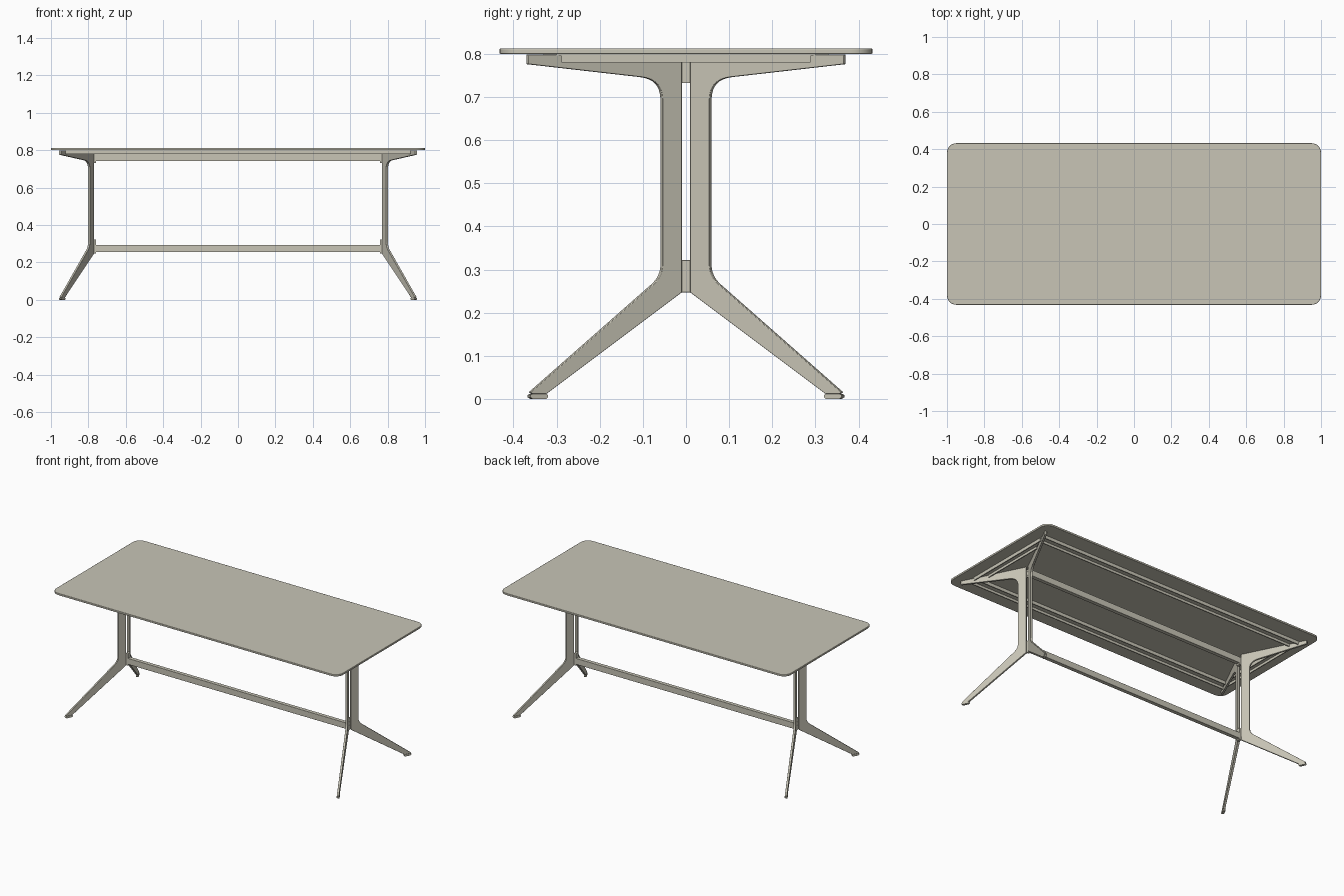
import bpy
import bmesh
from math import radians, sin, cos, pi
from mathutils import Vector

cube = bpy.data.objects.get("Cube")
if cube:
    bpy.data.objects.remove(cube, do_unlink=True)

stone = bpy.data.materials.new("warm grey")
stone.use_nodes = True
colour = (0.58, 0.56, 0.47, 1)
stone.diffuse_color = colour
stone.node_tree.nodes["Principled BSDF"].inputs["Base Color"].default_value = colour


def prism(name, points, sweep, mirror=(False, False), bevel=0.0):
    """Sweep a flat outline along a vector; optionally mirror and bevel it."""
    bm = bmesh.new()
    face = bm.faces.new([bm.verts.new(p) for p in points])
    swept = bmesh.ops.extrude_face_region(bm, geom=[face])["geom"]
    bmesh.ops.translate(bm, vec=Vector(sweep),
                        verts=[v for v in swept if isinstance(v, bmesh.types.BMVert)])
    bmesh.ops.recalc_face_normals(bm, faces=bm.faces)
    mesh = bpy.data.meshes.new(name)
    bm.to_mesh(mesh)
    bm.free()
    mesh.materials.append(stone)
    obj = bpy.data.objects.new(name, mesh)
    bpy.context.collection.objects.link(obj)
    bpy.ops.object.select_all(action="DESELECT")
    obj.select_set(True)
    bpy.context.view_layer.objects.active = obj
    bpy.ops.object.shade_smooth_by_angle(angle=radians(30))
    if bevel:
        mod = obj.modifiers.new("Soft edges", "BEVEL")
        mod.width, mod.segments, mod.limit_method = bevel, 2, "ANGLE"
        mod.angle_limit = radians(40)
    if any(mirror):
        mod = obj.modifiers.new("Mirror", "MIRROR")
        mod.use_axis = (mirror[0], mirror[1], False)
        mod.use_mirror_merge = False
    return obj


def box(name, x, y, z, mirror=(False, False), bevel=0.0):
    pts = [(x[0], y[0], z[0]), (x[1], y[0], z[0]), (x[1], y[1], z[0]), (x[0], y[1], z[0])]
    return prism(name, pts, (0, 0, z[1] - z[0]), mirror, bevel)


def curve(a, b, c, steps=8):
    """Rounded corner from a to c, pulled towards b."""
    a, b, c = Vector(a), Vector(b), Vector(c)
    return [tuple(a * (1 - t) ** 2 + b * 2 * t * (1 - t) + c * t * t)
            for t in (i / steps for i in range(steps + 1))]


def leg_x(y):
    """Each leg plate stands in a vertical plane splayed towards its corner."""
    return 0.768 + 0.5 * y


def plate(name, profile, thickness, bevel=0.0):
    normal = Vector((1, -0.5, 0)).normalized() * thickness
    pts = [Vector((leg_x(y), y, z)) - normal / 2 for y, z in profile]
    return prism(name, pts, normal, (True, True), bevel)


# Table top with rounded corners
outline = []
for k, (sx, sy) in enumerate([(1, 1), (-1, 1), (-1, -1), (1, -1)]):
    for i in range(9):
        a = (k + i / 8) * pi / 2
        outline.append((sx * 0.95 + 0.05 * cos(a), sy * 0.382 + 0.05 * sin(a), 0.80))
prism("table_top", outline, (0, 0, 0.012), bevel=0.002)

# Legs: support arm, upright and splayed foot cut from one plate
leg = [(0.012, 0.798), (0.368, 0.798), (0.368, 0.776)]
leg += curve((0.105, 0.746), (0.058, 0.741), (0.057, 0.695))
leg += curve((0.057, 0.315), (0.056, 0.286), (0.078, 0.266))
leg += [(0.362, 0.016), (0.358, 0.012), (0.325, 0.012), (0.012, 0.247)]
plate("leg", leg, 0.012, 0.0012)

# Foot glides
plate("foot_glide", [(0.327, 0), (0.358, 0), (0.364, 0.004), (0.364, 0.009),
                     (0.358, 0.012), (0.327, 0.012), (0.323, 0.009), (0.323, 0.004)], 0.015)

# Blocks joining the two legs at each end, with screw heads
for name, low, high in [("upper_joint", 0.732, 0.78), ("lower_joint", 0.247, 0.322)]:
    box(name, (0.758, 0.774), (-0.013, 0.013), (low, high), (True, False), 0.001)
    for dz in (-0.011, 0.011):
        z = (low + high) / 2 + dz
        ring = [(0.773, 0.004 * cos(i * pi / 6), z + 0.004 * sin(i * pi / 6))
                for i in range(12)]
        prism(name + "_screw", ring, (0.003, 0, 0), (True, False))

# Long beams between the ends
box("upper_beam", (-0.765, 0.765), (-0.012, 0.012), (0.742, 0.78), bevel=0.001)
box("lower_beam", (-0.765, 0.765), (-0.012, 0.012), (0.255, 0.293), bevel=0.001)

# Channel rails under the top, mitred along the legs
web_z, rail_z, wall = 0.795, 0.78, 0.006
side_in, side_out = 0.275, 0.33
end_in, end_out = 0.88, 0.926
gap = 0.008


def side_end(y):
    return leg_x(y) - gap


def end_end(x):
    return (x - 0.768) * 2 - 2 * gap


prism("side_rail_web", [(-side_end(side_in), side_in, web_z), (side_end(side_in), side_in, web_z),
                        (side_end(side_out), side_out, web_z),
                        (-side_end(side_out), side_out, web_z)],
      (0, 0, 0.80 - web_z), (False, True))
for y in (side_in, side_out - wall):
    box("side_rail_flange", (-side_end(y), side_end(y)), (y, y + wall),
        (rail_z, web_z), (False, True))

prism("end_rail_web", [(end_in, -end_end(end_in), web_z), (end_out, -end_end(end_out), web_z),
                       (end_out, end_end(end_out), web_z), (end_in, end_end(end_in), web_z)],
      (0, 0, 0.80 - web_z), (True, False))
for x in (end_in, end_out - wall):
    box("end_rail_flange", (x, x + wall), (-end_end(x), end_end(x)),
        (rail_z, web_z), (True, False))
